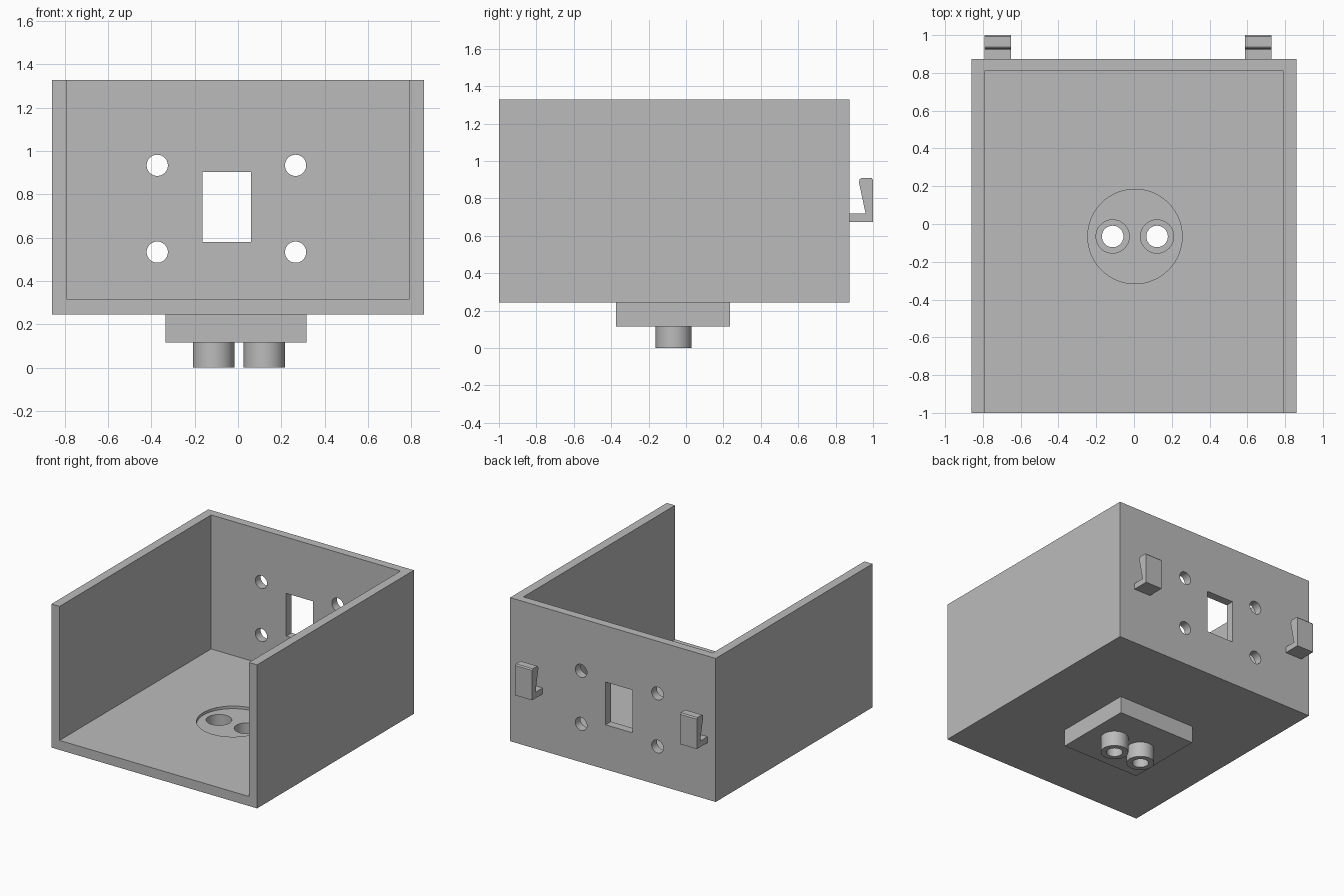
import bpy, bmesh, math
from mathutils import Matrix, Vector

cube = bpy.data.objects.get("Cube")
if cube:
    bpy.data.objects.remove(cube, do_unlink=True)

grey = bpy.data.materials.new("plain grey")
grey.use_nodes = True
colour = (0.5, 0.5, 0.5, 1)
grey.diffuse_color = colour
grey.node_tree.nodes["Principled BSDF"].inputs["Base Color"].default_value = colour


def add_object(name, bm):
    bmesh.ops.recalc_face_normals(bm, faces=bm.faces)
    mesh = bpy.data.meshes.new(name)
    bm.to_mesh(mesh)
    bm.free()
    mesh.materials.append(grey)
    obj = bpy.data.objects.new(name, mesh)
    bpy.context.collection.objects.link(obj)
    return obj


def box(name, low, high):
    low, high = Vector(low), Vector(high)
    bm = bmesh.new()
    bmesh.ops.create_cube(bm, size=1, matrix=Matrix.Translation((low + high) / 2)
                          @ Matrix.Diagonal((*(high - low), 1)))
    return add_object(name, bm)


def cylinder(name, centre, radius, length, axis="Z"):
    turn = Matrix.Rotation(math.pi / 2, 4, "X") if axis == "Y" else Matrix()
    bm = bmesh.new()
    bmesh.ops.create_cone(bm, cap_ends=True, segments=64, radius1=radius, radius2=radius,
                          depth=length, matrix=Matrix.Translation(centre) @ turn)
    return add_object(name, bm)


def combine(target, other, operation):
    mod = target.modifiers.new(operation.title(), "BOOLEAN")
    mod.operation, mod.solver, mod.object = operation, "EXACT", other
    bpy.context.view_layer.objects.active = target
    bpy.ops.object.modifier_apply(modifier=mod.name)
    bpy.data.objects.remove(other, do_unlink=True)


# Open tray with a floor, two sides and a back wall
X, BACK, BASE, FLOOR, TOP = 0.86, 0.873, 0.244, 0.316, 1.329
tray = box("tray", (-X, -1, BASE), (X, BACK, TOP))
combine(tray, box("hollow", (-0.792, -1.2, FLOOR), (0.792, 0.81, 1.6)), "DIFFERENCE")

# Mounting block and two tubes underneath
PLATE, MID_Y, TUBES = 0.115, -0.066, (-0.113, 0.122)
combine(tray, box("block", (-0.334, -0.374, PLATE), (0.317, 0.235, BASE + 0.02)), "UNION")
for x in TUBES:
    combine(tray, cylinder("tube", (x, MID_Y, 0.07), 0.096, 0.14), "UNION")

# Round recess in the floor, with stepped holes running through the tubes
combine(tray, cylinder("recess", (0.005, MID_Y, FLOOR + 0.03), 0.25, 0.1), "DIFFERENCE")
for x in TUBES:
    combine(tray, cylinder("wide_bore", (x, MID_Y, PLATE + 0.15), 0.088, 0.3), "DIFFERENCE")
    combine(tray, cylinder("narrow_bore", (x, MID_Y, 0.1), 0.057, 0.4), "DIFFERENCE")

# Window and four screw holes in the back wall
combine(tray, box("window", (-0.165, 0.7, 0.581), (0.061, 1, 0.904)), "DIFFERENCE")
for x in (-0.373, 0.266):
    for z in (0.533, 0.934):
        combine(tray, cylinder("screw_hole", (x, 0.84, z), 0.049, 0.3, "Y"), "DIFFERENCE")

tray.select_set(True)
bpy.context.view_layer.objects.active = tray
bpy.ops.object.shade_smooth_by_angle(angle=math.radians(30))

# Clip hooks on the back, extruded from a side profile
profile = [(BACK, 0.674), (1, 0.674), (1, 0.9), (0.992, 0.909), (0.937, 0.909),
           (0.928, 0.902), (0.925, 0.885), (0.96, 0.719), (BACK, 0.719)]
for name, x in (("right_hook", -0.791), ("left_hook", 0.587)):
    bm = bmesh.new()
    face = bm.faces.new([bm.verts.new((x, y, z)) for y, z in profile])
    side = bmesh.ops.extrude_face_region(bm, geom=[face])["geom"]
    bmesh.ops.translate(bm, vec=(0.141, 0, 0),
                        verts=[v for v in side if isinstance(v, bmesh.types.BMVert)])
    add_object(name, bm)
